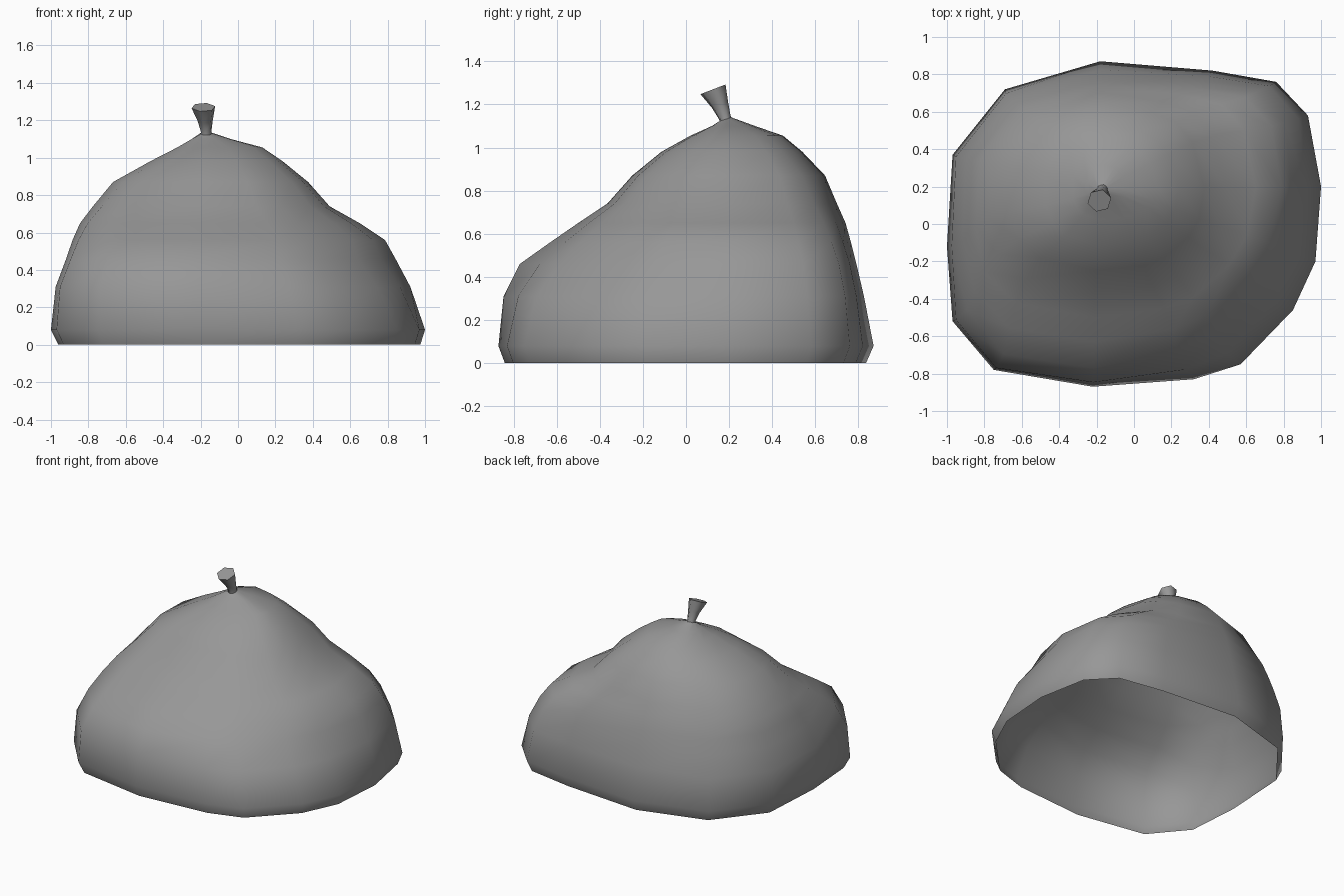
import bpy, bmesh, math
from mathutils import Vector, Matrix

if "Cube" in bpy.data.objects:
    bpy.data.objects.remove(bpy.data.objects["Cube"])

APEX = Vector((-0.17, 0.18))
# widest outline of the sack seen from above
OUTLINE = [(-1, -.12), (-.97, -.52), (-.75, -.78), (-.22, -.87), (.32, -.83),
           (.57, -.75), (.85, -.46), (.97, -.2), (1, .2), (.93, .58),
           (.76, .76), (.42, .82), (-.18, .87), (-.69, .72), (-.97, .37)]
# level: z, left, right, front, back, roundness
LEVELS = [(0, -.96, .975, -.84, .835, 0), (.08, -1, 1, -.87, .87, 0),
          (.31, -.97, .92, -.845, .825, 0), (.46, -.915, .84, -.77, .79, .05),
          (.56, -.885, .785, -.63, .765, .12), (.65, -.85, .65, -.50, .74, .25),
          (.74, -.785, .49, -.365, .70, .4), (.87, -.68, .375, -.25, .645, .6),
          (.98, -.48, .24, -.115, .54, .8), (1.055, -.33, .13, .02, .45, .9),
          (1.10, -.25, -.04, .12, .32, 1), (1.13, -.20, -.14, .15, .21, 1)]
# corner fullness by (is right, is back): amount, height
CORNERS = {(False, False): (.03, .40), (True, False): (-.15, .47),
           (True, True): (.07, .42), (False, True): (.07, .38)}

grey = bpy.data.materials.new("dull_grey")
grey.diffuse_color = (.31, .31, .31, 1)
grey.use_nodes = True
grey.node_tree.nodes["Principled BSDF"].inputs["Base Color"].default_value = grey.diffuse_color


def finish(bm, name):
    bmesh.ops.recalc_face_normals(bm, faces=bm.faces)
    me = bpy.data.meshes.new(name)
    bm.to_mesh(me)
    bm.free()
    me.materials.append(grey)
    ob = bpy.data.objects.new(name, me)
    bpy.context.collection.objects.link(ob)
    return ob


def loft(bm, rings):
    loops = [[bm.verts.new(p) for p in r] for r in rings]
    n = len(loops[0])
    for a, b in zip(loops, loops[1:]):
        for i in range(n):
            j = (i + 1) % n
            bm.faces.new((a[i], a[j], b[j], b[i])).smooth = True
    return loops


def level_ring(z, left, right, front, back, rnd):
    pts = []
    for x, y in OUTLINE:
        # position relative to the apex, -1..1 in each quadrant
        dx, dy = x - APEX.x, y - APEX.y
        u = dx / (1 - APEX.x if dx > 0 else 1 + APEX.x)
        v = dy / (.87 - APEX.y if dy > 0 else .87 + APEX.y)
        k = (1 - rnd) + rnd / math.hypot(u, v)
        amount, peak = CORNERS[u > 0, v > 0]
        k *= 1 + amount * abs(u * v) * max(0, 1 - abs(z - peak) / .3)
        u, v = u * k, v * k
        pts.append((APEX.x + u * (right - APEX.x if u > 0 else APEX.x - left),
                    APEX.y + v * (back - APEX.y if v > 0 else APEX.y - front),
                    z + (.01 * v if z > 1.12 else 0)))
    return pts


# sack body, open underneath
bm = bmesh.new()
loft(bm, [level_ring(*lv) for lv in LEVELS])
finish(bm, "sack_body")

# tied neck: flared six-sided tube leaning forward
bm = bmesh.new()
rings = []
tilt = Matrix.Rotation(math.radians(21), 3, 'X')
for c, r in [((-.17, .19, 1.10), .036), ((-.17, .18, 1.14), .029),
             ((-.175, .157, 1.20), .042), ((-.185, .125, 1.27), .065)]:
    rings.append([Vector(c) + tilt @ Vector((r * math.cos(a), r * math.sin(a), 0))
                  for a in (.25 + i * math.pi / 3 for i in range(6))])
loops = loft(bm, rings)
bm.faces.new(loops[-1])
finish(bm, "sack_neck")
